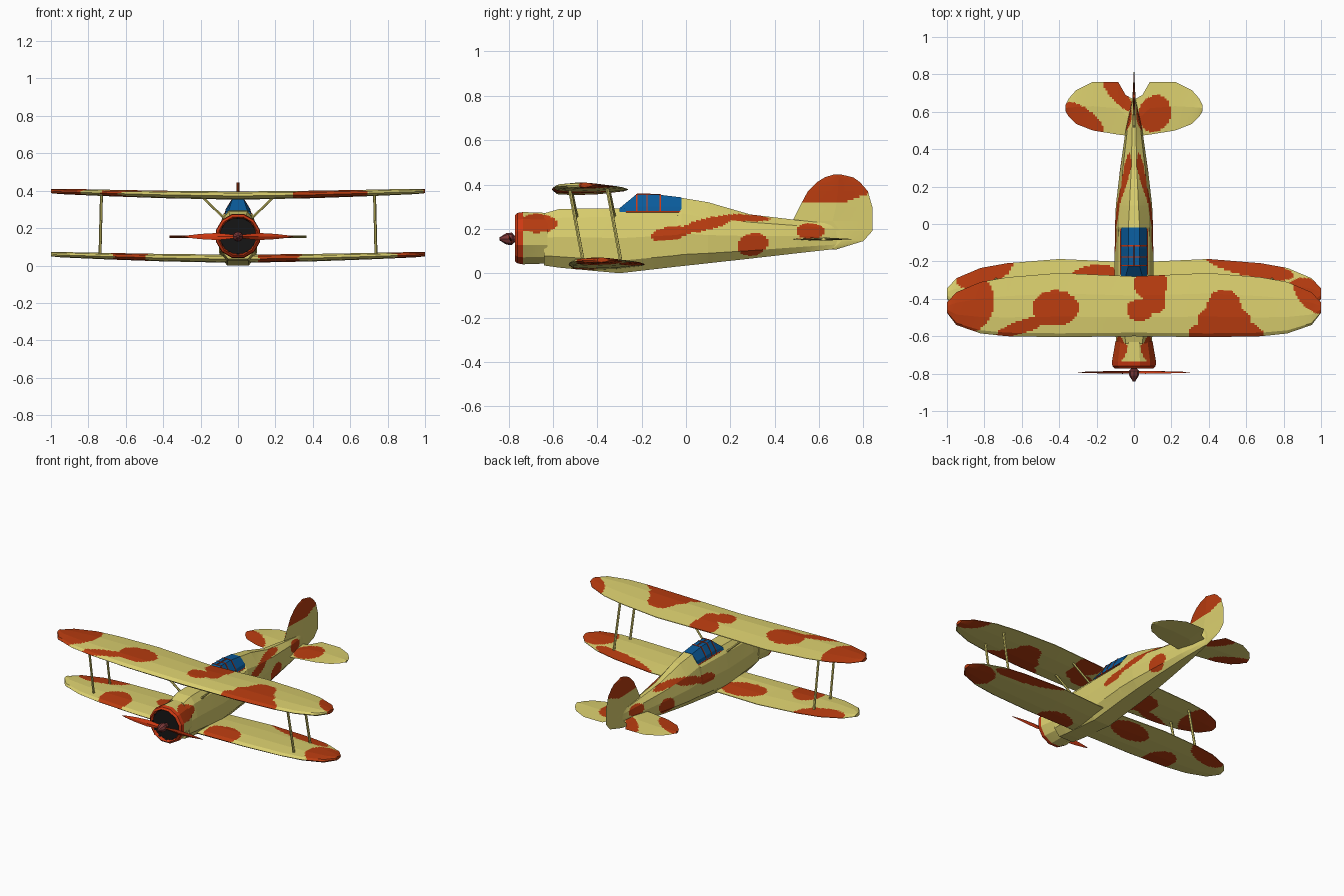
import bpy, bmesh, math
from mathutils import Vector

if "Cube" in bpy.data.objects:
    bpy.data.objects.remove(bpy.data.objects["Cube"])


def colour(name, r, g, b):
    m = bpy.data.materials.new(name)
    m.diffuse_color = (r, g, b, 1)
    m.use_nodes = True
    m.node_tree.nodes["Principled BSDF"].inputs["Base Color"].default_value = m.diffuse_color
    return m


SAND = colour("sand", 0.70, 0.62, 0.156)
RUST = colour("rust_camouflage", 0.485, 0.045, 0.005)
RED = colour("bright_red", 0.61, 0.04, 0.006)
BLUE = colour("glass_blue", 0.003, 0.105, 0.33)
BLACK = colour("engine_black", 0.008, 0.008, 0.008)
HUB = colour("hub_brown", 0.20, 0.04, 0.04)


def inside(u, v, blobs):
    """True when (u, v) lies in any tilted ellipse (cu, cv, ru, rv, degrees)."""
    for cu, cv, ru, rv, deg in blobs:
        c, s = math.cos(math.radians(deg)), math.sin(math.radians(deg))
        a, b = u - cu, v - cv
        if ((a * c + b * s) / ru) ** 2 + ((b * c - a * s) / rv) ** 2 < 1:
            return True
    return False


def loft(name, rings, mats, rule=None, fine=9.0):
    """Skin rings of points; 'fine' splits faces so a rule can paint patches."""
    rings = [[Vector(p) for p in r] for r in rings]
    n = len(rings[0])
    div = [max(1, math.ceil(max((r[(i + 1) % n] - r[i]).length for r in rings) / fine))
           for i in range(n)]
    rows = []
    for a, b in zip(rings, rings[1:]):
        s = max(1, math.ceil(max((q - p).length for p, q in zip(a, b)) / fine))
        rows += [[p.lerp(q, k / s) for p, q in zip(a, b)] for k in range(s)]
    rows.append(rings[-1])
    bm = bmesh.new()
    vs = [[bm.verts.new(r[i].lerp(r[(i + 1) % n], k / div[i]))
           for i in range(n) for k in range(div[i])] for r in rows]
    m = len(vs[0])
    for a, b in zip(vs, vs[1:]):
        for i in range(m):
            j = (i + 1) % m
            bm.faces.new((a[i], a[j], b[j], b[i]))
    bm.faces.new(vs[0])
    bm.faces.new(vs[-1])
    bmesh.ops.recalc_face_normals(bm, faces=bm.faces)
    if rule:
        for f in bm.faces:
            f.material_index = int(rule(f.calc_center_median(), f.normal))
    me = bpy.data.meshes.new(name)
    bm.to_mesh(me)
    bm.free()
    for mat in mats:
        me.materials.append(mat)
    ob = bpy.data.objects.new(name, me)
    bpy.context.collection.objects.link(ob)
    return ob


def mirrored(rows):
    """Stations from x = 0 outward, extended to the other side."""
    return [(-r[0],) + tuple(r[1:]) for r in reversed(rows) if r[0] > 0] + list(rows)


def bar(name, a, b, r, mat, sides=6):
    a, b = Vector(a), Vector(b)
    q = (b - a).to_track_quat('Z', 'Y')
    ring = [q @ Vector((r * math.cos(t), r * math.sin(t), 0))
            for t in (2 * math.pi * i / sides for i in range(sides))]
    return loft(name, [[a + p for p in ring], [b + p for p in ring]], [mat])


FINE = 0.012

# Fuselage: ten-sided sections (y, half width, top z, top half width, shoulder z, bottom z)
SIDE = [(-0.07, 0.18, 0.09, 0.03, 10), (0.09, 0.22, 0.13, 0.026, 14),
        (0.27, 0.25, 0.11, 0.015, -3), (0.30, 0.13, 0.07, 0.05, 15),
        (0.56, 0.19, 0.065, 0.035, 0), (-0.67, 0.225, 0.09, 0.042, 0)]
rings = []
for y, w, zt, t, zs, zb in [
        (-0.64, 0.095, 0.27, 0.045, 0.235, 0.035), (-0.57, 0.10, 0.29, 0.05, 0.25, 0.025),
        (-0.30, 0.105, 0.293, 0.05, 0.255, 0.0), (-0.04, 0.102, 0.293, 0.045, 0.26, 0.03),
        (-0.02, 0.102, 0.34, 0.03, 0.27, 0.032), (0.10, 0.097, 0.32, 0.024, 0.25, 0.045),
        (0.29, 0.075, 0.265, 0.015, 0.23, 0.066), (0.50, 0.045, 0.24, 0.01, 0.215, 0.09),
        (0.68, 0.006, 0.22, 0.003, 0.20, 0.11)]:
    h = zs - zb
    half = [(t, zt), (0.8 * w, zs), (w, zb + 0.62 * h), (0.95 * w, zb + 0.22 * h), (0.55 * w, zb)]
    rings.append([(x, y, z) for x, z in half] + [(-x, y, z) for x, z in reversed(half)])
loft("fuselage", rings, [SAND, RUST], lambda c, n: inside(c.y, c.z, SIDE), FINE)

# Engine cowl with red lip and black intake
rings = []
for y, rx, rz in [(-0.752, 0.02, 0.02), (-0.752, 0.098, 0.098), (-0.772, 0.106, 0.106),
                  (-0.76, 0.12, 0.118), (-0.735, 0.122, 0.122), (-0.625, 0.102, 0.118),
                  (-0.625, 0.08, 0.09)]:
    rings.append([(rx * math.cos(a), y, 0.158 + rz * math.sin(a))
                  for a in (math.pi * (i + 0.5) / 6 for i in range(12))])


def cowl_rule(c, n):
    if c.y < -0.7515 and math.hypot(c.x, c.z - 0.158) < 0.097:
        return 3
    return 2 if c.y < -0.737 else inside(c.y, c.z, SIDE)


loft("engine_cowl", rings, [SAND, RUST, RED, BLACK], cowl_rule, FINE)

# Propeller blades and hub
for s, side in ((1, "right"), (-1, "left")):
    rings = []
    for x, c, d in [(0.01, 0.008, 0.008), (0.06, 0.014, 0.011), (0.11, 0.019, 0.010),
                    (0.20, 0.014, 0.007), (0.27, 0.006, 0.004), (0.30, 0.001, 0.001)]:
        rings.append([(s * x, -0.793 - s * d * 0.7, 0.155 + c), (s * x, -0.793 + d * 0.6, 0.155),
                      (s * x, -0.793 + s * d * 0.7, 0.155 - c), (s * x, -0.793 - d * 0.6, 0.155)])
    loft("propeller_blade_" + side, rings, [RED])
loft("propeller_hub", [[(r * math.cos(a), y, 0.155 + r * math.sin(a))
                        for a in (math.pi * i / 4 for i in range(8))]
                       for y, r in ((-0.842, 0.006), (-0.81, 0.026), (-0.785, 0.028),
                                    (-0.775, 0.016), (-0.75, 0.016))], [HUB])

# Wings: stations (x, leading y, trailing y, bottom z, top z)
WING = [(0, -0.60, -0.28, 0.352, 0.396), (0.4, -0.605, -0.262, 0.36, 0.40),
        (0.68, -0.60, -0.285, 0.37, 0.405), (0.82, -0.585, -0.31, 0.376, 0.408),
        (0.95, -0.54, -0.365, 0.382, 0.41), (1.0, -0.475, -0.42, 0.387, 0.41)]
FOIL = [(0, 0.45), (0.06, 0.8), (0.32, 1), (0.68, 0.85), (1, 0.5), (1, 0.4), (0.65, 0.1), (0.3, 0), (0.06, 0.1)]


def wing(name, dy, dz, blobs):
    rings = [[(x, le + u * (te - le) + dy, zb + v * (zt - zb) + dz) for u, v in FOIL]
             for x, le, te, zb, zt in mirrored(WING)]
    loft(name, rings, [SAND, RUST], lambda c, n: inside(c.x, c.y, blobs), FINE)


wing("upper_wing", 0, 0, [
    (-0.88, -0.43, 0.13, 0.16, -20), (-0.42, -0.45, 0.125, 0.095, 0),
    (-0.60, -0.55, 0.14, 0.035, 18), (0.09, -0.32, 0.09, 0.08, 0), (0.03, -0.46, 0.07, 0.06, 0),
    (0.11, -0.41, 0.06, 0.07, 0), (0.48, -0.44, 0.09, 0.09, 0), (0.49, -0.59, 0.20, 0.085, 0),
    (0.48, -0.51, 0.14, 0.08, 0), (0.95, -0.37, 0.13, 0.075, -50)])
wing("lower_wing", 0.075, -0.338, [
    (0.62, -0.23, 0.24, 0.05, -12), (0.91, -0.40, 0.12, 0.11, -30), (0.22, -0.48, 0.12, 0.09, 0),
    (-0.22, -0.30, 0.15, 0.08, 10), (-0.58, -0.46, 0.10, 0.11, 20), (-0.80, -0.26, 0.16, 0.07, 20)])

# Struts between the wings and down to the fuselage
for s, side in ((1, "right"), (-1, "left")):
    for dy, place in ((0, "front"), (0.17, "rear")):
        bar(f"{side}_{place}_wing_strut", (s * 0.73, -0.525 + dy, 0.38),
            (s * 0.738, -0.463 + dy, 0.05), 0.008, SAND)
        bar(f"{side}_{place}_cabane_strut", (s * 0.19, -0.515 + dy, 0.365),
            (s * 0.065, -0.49 + dy, 0.245), 0.007, SAND)


# Canopy glass: sections interpolated along y, with red frames slightly proud
CAN = [(-0.30, 0.05, 0.293), (-0.225, 0.03, 0.355), (-0.13, 0.03, 0.355), (-0.02, 0.03, 0.342)]


def canopy_ring(y, o=0.0):
    for (ya, ta, za), (yb, tb, zb) in zip(CAN, CAN[1:]):
        if y <= yb:
            k = (y - ya) / (yb - ya)
            t, z = ta + k * (tb - ta) + o, za + k * (zb - za) + o
            break
    half = [(t, z), (0.064 + o, min(0.302, z - 0.004)), (0.07 + o, 0.276)]
    return [(x, y, h) for x, h in half] + [(-x, y, h) for x, h in reversed(half)]


loft("canopy_glass", [canopy_ring(c[0]) for c in CAN], [BLUE])
for i, y in enumerate((-0.222, -0.176, -0.116)):
    loft(f"canopy_frame_{i + 1}", [canopy_ring(y - 0.003, 0.002), canopy_ring(y + 0.003, 0.002)], [RED])
bar("canopy_ridge_frame", (0, -0.222, 0.355), (0, -0.116, 0.354), 0.004, RED, 4)
for s, side in ((1, "right"), (-1, "left")):
    bar("canopy_sill_" + side, (s * 0.07, -0.27, 0.277), (s * 0.07, -0.025, 0.277), 0.004, RED, 4)

# Tailplane: stations (x, leading y, trailing y)
TAIL = [(0, 0.47, 0.665), (0.045, 0.473, 0.69), (0.085, 0.478, 0.76), (0.22, 0.50, 0.76),
        (0.31, 0.535, 0.715), (0.35, 0.575, 0.67), (0.367, 0.605, 0.635)]
SPOTS = [(-0.27, 0.56, 0.13, 0.055, -38), (-0.09, 0.70, 0.12, 0.04, -50), (0.11, 0.59, 0.085, 0.10, -20)]
loft("tailplane", [[(x, a, 0.154), (x, (a + b) / 2, 0.161), (x, b, 0.154), (x, (a + b) / 2, 0.147)]
                   for x, a, b in mirrored(TAIL)], [SAND, RUST],
     lambda c, n: inside(c.x, c.y, SPOTS) and (n.z > 0 or c.x < 0), FINE)

# Fin and rudder: levels (z, front y, back y), rust above a sloping line
FIN = [(0.108, 0.64, 0.68), (0.145, 0.60, 0.80), (0.19, 0.55, 0.84), (0.235, 0.48, 0.842),
       (0.30, 0.512, 0.84), (0.37, 0.55, 0.82), (0.41, 0.59, 0.785), (0.432, 0.625, 0.755),
       (0.445, 0.665, 0.70)]
loft("fin_and_rudder", [[(0, a, z), (0.007, (a + b) / 2, z), (0, b, z), (-0.007, (a + b) / 2, z)]
                        for z, a, b in FIN], [SAND, RUST],
     lambda c, n: c.z > 0.322 + 0.35 * max(0, c.y - 0.72), FINE)
